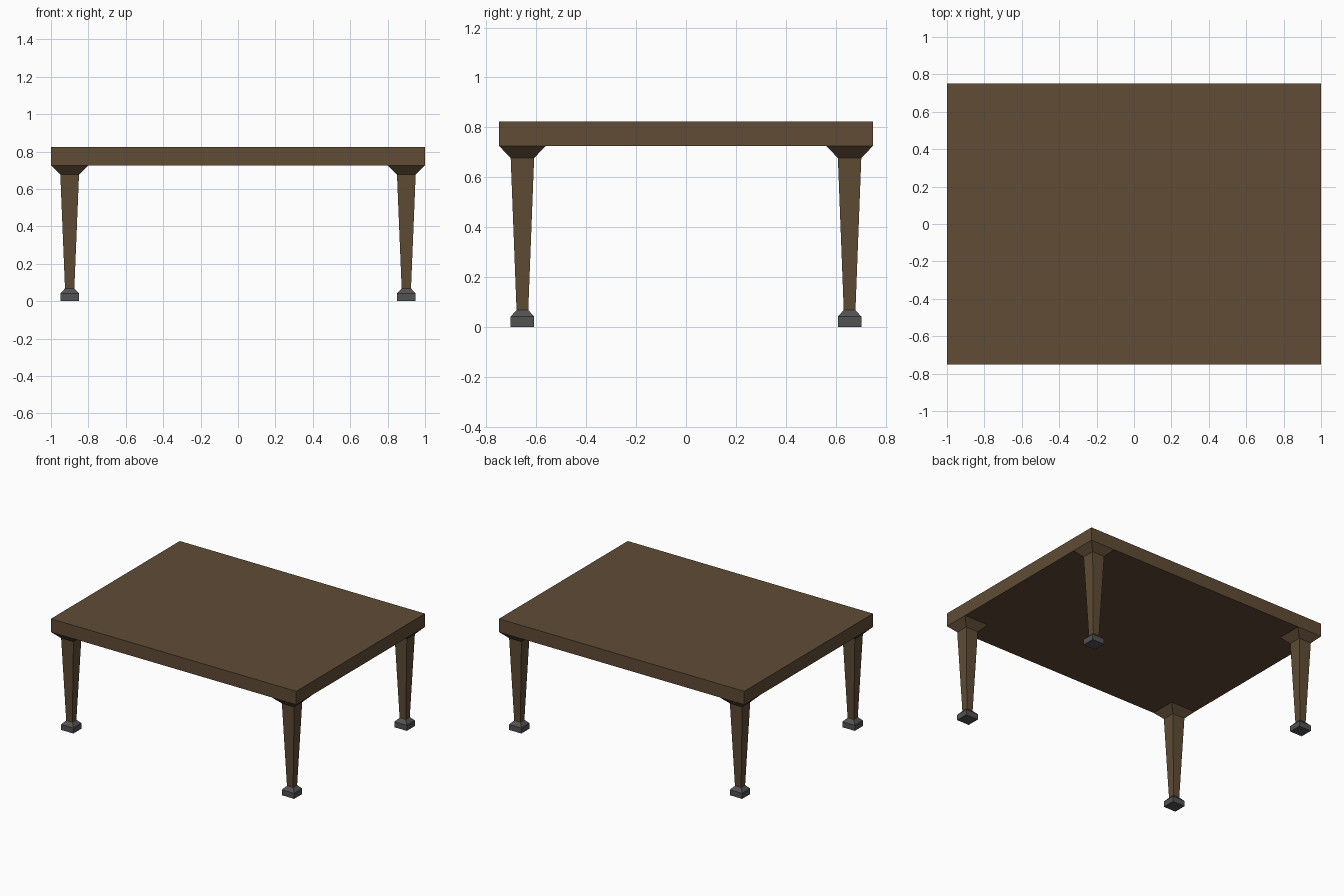
import bpy, bmesh

if "Cube" in bpy.data.objects:
    bpy.data.objects.remove(bpy.data.objects["Cube"])

def material(name, color):
    m = bpy.data.materials.new(name)
    m.diffuse_color = (*color, 1)
    m.use_nodes = True
    m.node_tree.nodes["Principled BSDF"].inputs["Base Color"].default_value = m.diffuse_color
    return m

wood = material("dark_wood", (0.115, 0.072, 0.036))
metal = material("dark_metal", (0.085, 0.085, 0.085))

def loft(name, cx, cy, levels, mat):
    """Stack rectangular rings (half_x, half_y, z) into a closed solid."""
    bm = bmesh.new()
    rings = [[bm.verts.new((cx + sx * hx, cy + sy * hy, z))
              for sx, sy in ((-1, -1), (1, -1), (1, 1), (-1, 1))]
             for hx, hy, z in levels]
    bm.faces.new(rings[0][::-1])
    bm.faces.new(rings[-1])
    for a, b in zip(rings, rings[1:]):
        for i in range(4):
            j = (i + 1) % 4
            bm.faces.new((a[i], a[j], b[j], b[i]))
    me = bpy.data.meshes.new(name)
    bm.to_mesh(me)
    bm.free()
    me.materials.append(mat)
    ob = bpy.data.objects.new(name, me)
    bpy.context.collection.objects.link(ob)
    return ob

# Table top slab
loft("table_top", 0, 0, [(1, 0.75, 0.726), (1, 0.75, 0.824)], wood)

# Four tapered legs with flared heads, standing on metal feet
for side, sx in (("left", -1), ("right", 1)):
    for end, sy in (("front", -1), ("back", 1)):
        x, y = sx * 0.9, sy * 0.656
        loft(f"{end}_{side}_leg", x, y,
             [(0.025, 0.0235, 0.068), (0.05, 0.047, 0.677), (0.1, 0.094, 0.726)], wood)
        loft(f"{end}_{side}_foot", x, y,
             [(0.05, 0.047, 0), (0.05, 0.047, 0.041), (0.025, 0.0235, 0.068)], metal)
